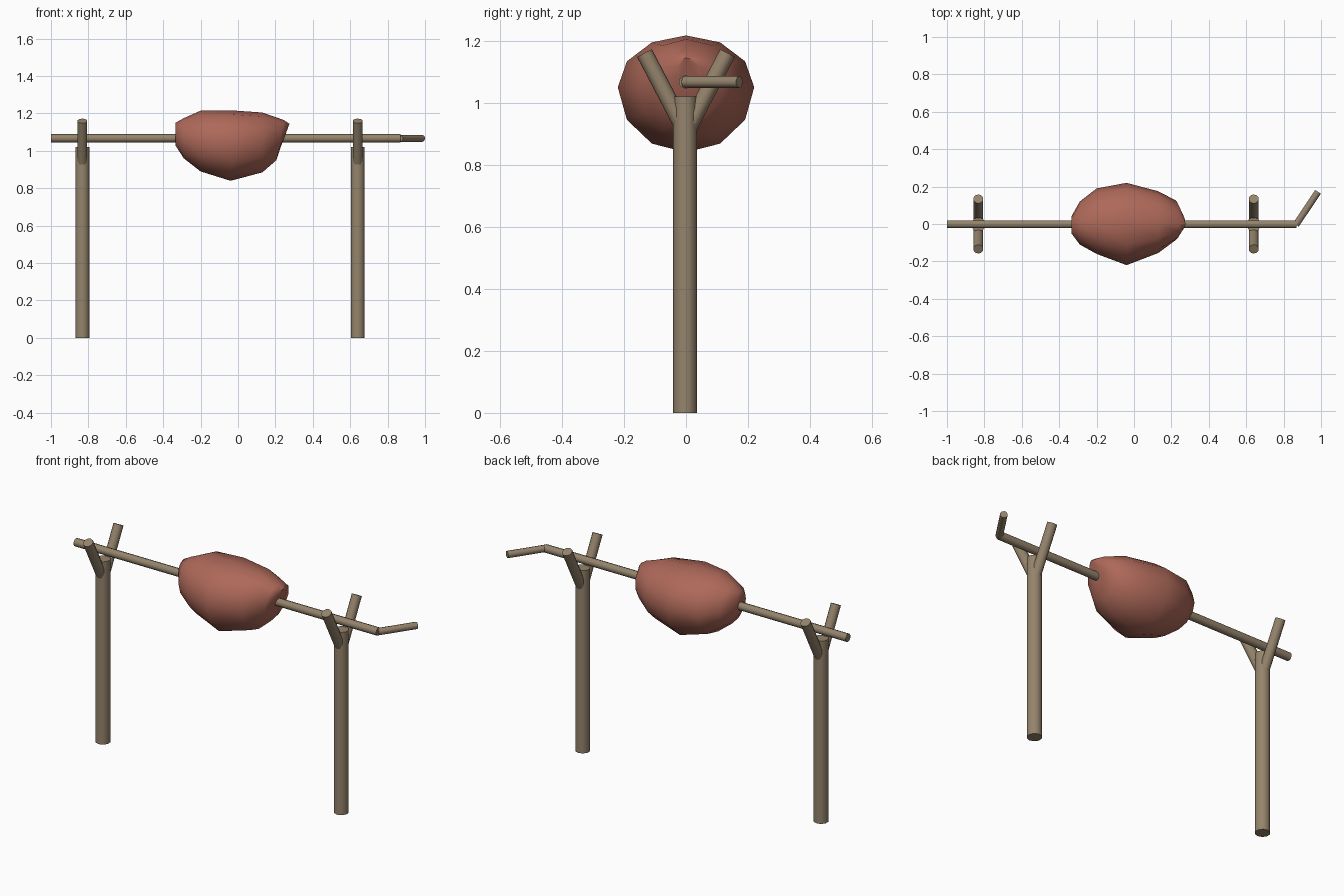
import bpy, bmesh, math
from mathutils import Vector

if "Cube" in bpy.data.objects:
    bpy.data.objects.remove(bpy.data.objects["Cube"])


def material(name, color):
    m = bpy.data.materials.new(name)
    m.diffuse_color = color
    m.use_nodes = True
    m.node_tree.nodes["Principled BSDF"].inputs["Base Color"].default_value = m.diffuse_color
    return m


wood = material("wood", (0.30, 0.23, 0.15, 1))
meat = material("roast_meat", (0.42, 0.14, 0.10, 1))


def smooth(ob, degrees):
    bpy.ops.object.select_all(action='DESELECT')
    ob.select_set(True)
    bpy.context.view_layer.objects.active = ob
    bpy.ops.object.shade_smooth_by_angle(angle=math.radians(degrees))


def stick(name, a, b, radius, sides=10):
    a, b = Vector(a), Vector(b)
    d = b - a
    bpy.ops.mesh.primitive_cylinder_add(vertices=sides, radius=radius, depth=d.length,
                                        location=(a + b) / 2)
    ob = bpy.context.object
    ob.name = name
    ob.rotation_euler = d.to_track_quat('Z', 'Y').to_euler()
    ob.data.materials.append(wood)
    smooth(ob, 50)
    return ob


# Forked posts
for side, x in (("left", -0.832), ("right", 0.64)):
    stick(side + "_post", (x, -0.003, 0), (x, -0.003, 1.02), 0.039)
    for label, s in (("front", -1), ("back", 1)):
        stick(f"{side}_{label}_prong", (x, s * 0.012, 0.927), (x, s * 0.134, 1.16), 0.027)

# Spit and bent crank handle
stick("spit", (-1, -0.001, 1.067), (0.868, -0.001, 1.067), 0.022)
stick("crank_handle", (0.866, -0.004, 1.067), (0.984, 0.172, 1.067), 0.019)

# Roast: rings along the spit as (x, y min, y max, z min, z middle, z max)
rings = [
    (-0.335, -0.05, 0.04, 1.03, 1.09, 1.15),
    (-0.29, -0.11, 0.12, 0.96, 1.06, 1.175),
    (-0.20, -0.16, 0.19, 0.89, 1.05, 1.215),
    (-0.04, -0.22, 0.22, 0.84, 1.05, 1.217),
    (0.13, -0.155, 0.175, 0.885, 1.05, 1.205),
    (0.225, -0.085, 0.125, 0.95, 1.06, 1.165),
    (0.255, -0.03, 0.05, 1.04, 1.09, 1.145),
]
N = 12
bm = bmesh.new()
loops = []
for x, y0, y1, z0, zm, z1 in rings:
    loop = []
    for i in range(N):
        c, s = math.cos(2 * math.pi * i / N), math.sin(2 * math.pi * i / N)
        y = c * (y1 if c > 0 else -y0)
        z = zm + s * (z1 - zm if s > 0 else zm - z0)
        # Ends lean outward at the top
        lean = 0.02 * s if x > 0.2 else 0
        loop.append(bm.verts.new((x + lean, y, z)))
    loops.append(loop)
for a, b in zip(loops, loops[1:]):
    for i in range(N):
        j = (i + 1) % N
        bm.faces.new((a[i], a[j], b[j], b[i]))
bm.faces.new(loops[0])
bm.faces.new(loops[-1])
bmesh.ops.recalc_face_normals(bm, faces=bm.faces)
me = bpy.data.meshes.new("roast")
bm.to_mesh(me)
bm.free()
me.materials.append(meat)
roast = bpy.data.objects.new("roast", me)
bpy.context.collection.objects.link(roast)
smooth(roast, 60)
